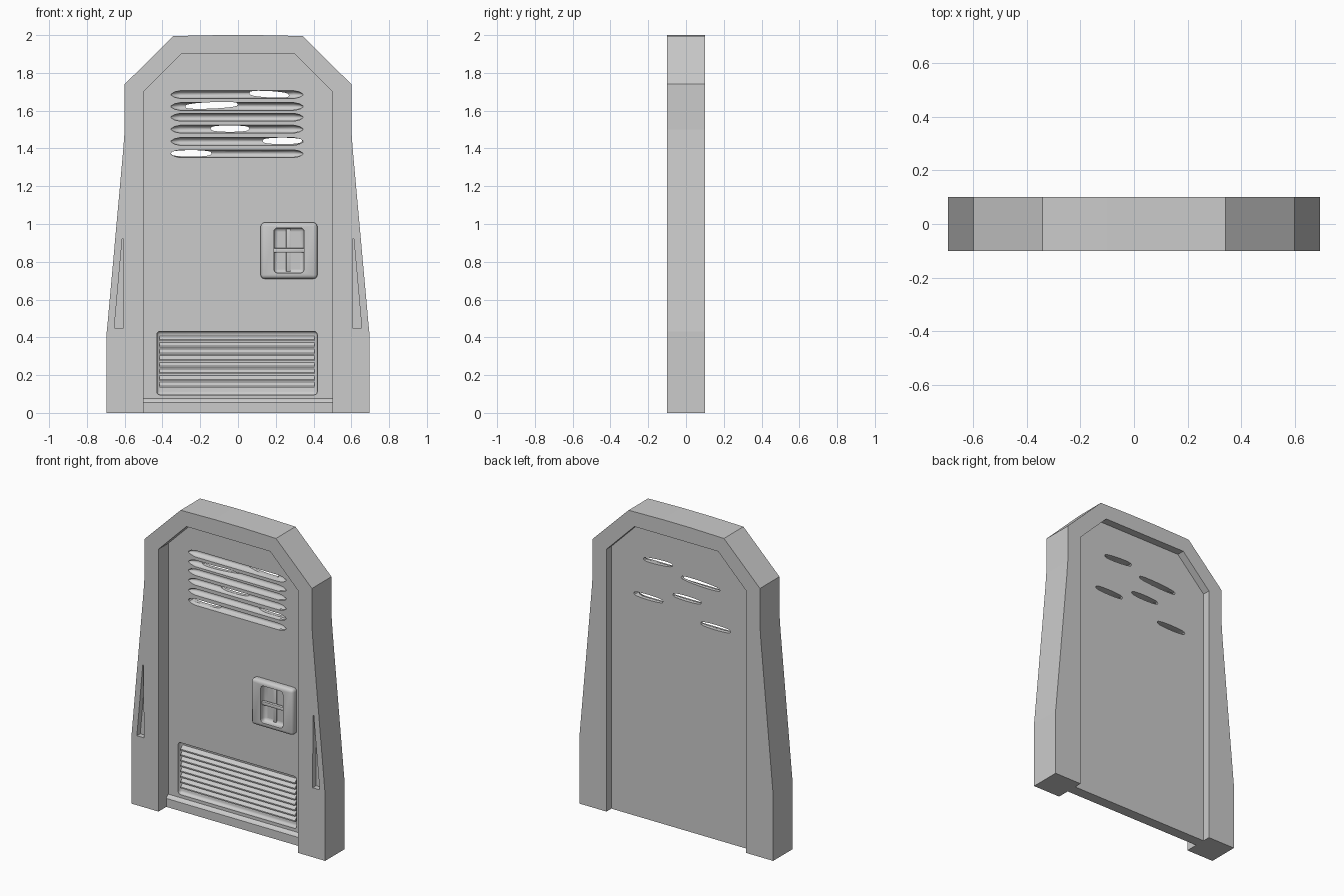
import bpy, bmesh, math

if "Cube" in bpy.data.objects:
    bpy.data.objects.remove(bpy.data.objects["Cube"], do_unlink=True)

GREY = (0.6, 0.6, 0.6, 1)
mat = bpy.data.materials.new("plain grey")
mat.use_nodes = True
mat.diffuse_color = GREY
mat.node_tree.nodes["Principled BSDF"].inputs["Base Color"].default_value = GREY


def add(name, bm):
    bmesh.ops.recalc_face_normals(bm, faces=bm.faces[:])
    me = bpy.data.meshes.new(name)
    bm.to_mesh(me)
    bm.free()
    ob = bpy.data.objects.new(name, me)
    bpy.context.collection.objects.link(ob)
    me.materials.append(mat)
    return ob


def prism(name, pts, lo, hi, axis="y"):
    """Extrude an (x, z) outline along y, or a (y, z) outline along x."""
    bm = bmesh.new()
    place = (lambda a, b, c: (a, c, b)) if axis == "y" else (lambda a, b, c: (c, a, b))
    ends = [[bm.verts.new(place(a, b, c)) for a, b in pts] for c in (lo, hi)]
    for ring in ends:
        bm.faces.new(ring)
    for i in range(len(pts)):
        j = (i + 1) % len(pts)
        bm.faces.new((ends[0][i], ends[0][j], ends[1][j], ends[1][i]))
    return add(name, bm)


def box(name, x0, x1, z0, z1, y0, y1):
    return prism(name, [(x0, z0), (x1, z0), (x1, z1), (x0, z1)], y0, y1)


def mirrored(half):
    return half + [(-x, z) for x, z in reversed(half)]


def apply(ob, mod):
    bpy.context.view_layer.objects.active = ob
    bpy.ops.object.modifier_apply(modifier=mod.name)


def bevel(ob, width, segments=3):
    mod = ob.modifiers.new("bevel", "BEVEL")
    mod.width, mod.segments = width, segments
    apply(ob, mod)
    return ob


def cut(ob, cutter):
    mod = ob.modifiers.new("cut", "BOOLEAN")
    mod.operation, mod.solver, mod.object = "DIFFERENCE", "EXACT", cutter
    apply(ob, mod)
    bpy.data.objects.remove(cutter, do_unlink=True)


def smooth(ob, angle=35):
    bpy.ops.object.select_all(action="DESELECT")
    ob.select_set(True)
    bpy.context.view_layer.objects.active = ob
    bpy.ops.object.shade_smooth_by_angle(angle=math.radians(angle))


def groove(x0, x1, z, depth=0.032, half=0.021, tip=0.05):
    """Round-bottomed slot cutter with tapered ends."""
    bm = bmesh.new()
    n = 16
    rings = []
    for x, s in ((x0, 0.15), (x0 + tip * 0.4, 0.7), (x0 + tip, 1),
                 (x1 - tip, 1), (x1 - tip * 0.4, 0.7), (x1, 0.15)):
        rings.append([bm.verts.new((x, FRONT + depth * s * math.cos(k * math.tau / n),
                                    z + half * s * math.sin(k * math.tau / n))) for k in range(n)])
    for a, b in zip(rings, rings[1:]):
        for k in range(n):
            bm.faces.new((a[k], a[(k + 1) % n], b[(k + 1) % n], b[k]))
    bm.faces.new(rings[0])
    bm.faces.new(rings[-1])
    return add("groove_cutter", bm)


FRONT, BACK = 0.0, 0.05

# Door frame: tapered arch with chamfered shoulders
outer = [(0.695, 0), (0.695, 0.43), (0.69, 0.48), (0.607, 1.4), (0.6, 1.5),
         (0.6, 1.74), (0.342, 1.995), (0.1, 2.0)]
inner = [(0.5, 0), (0.5, 1.7), (0.3, 1.9)]
frame = prism("door_frame", mirrored(outer) + [(-x, z) for x, z in inner]
              + list(reversed(inner)), -0.1, 0.1)
for s in (-1, 1):
    wedge = [(0.605, 0.45), (0.655, 0.45), (0.613, 0.92), (0.607, 0.92)]
    cut(frame, prism("wedge_cutter", [(s * x, z) for x, z in wedge], -0.2, -0.065))

# Door panel
door = prism("door_panel", mirrored([(0.5, 0), (0.5, 1.7), (0.3, 1.9)]), FRONT, BACK)

# Upper vent: six grooves, five of them pierced
for z in (1.685, 1.622, 1.565, 1.502, 1.437, 1.372):
    cut(door, groove(-0.355, 0.345, z))
for x0, x1, z, tilt in ((0.06, 0.27, 1.687, -0.006), (-0.28, 0, 1.628, 0.006), (-0.145, 0.06, 1.505, 0),
                        (0.13, 0.34, 1.44, 0), (-0.355, -0.14, 1.374, 0)):
    cx, r = (x0 + x1) / 2, (x1 - x0) / 2
    lens = []
    for k in range(20):
        a = k * math.tau / 20
        c, s = math.cos(a), math.sin(a)
        lens.append((cx + r * c, z + tilt * c + 0.017 * math.copysign(abs(s) ** 0.6, s)))
    cut(door, prism("hole_cutter", lens, FRONT - 0.1, BACK + 0.1))

# Lower vent recess
cut(door, bevel(box("vent_cutter", -0.43, 0.42, 0.095, 0.432, FRONT - 0.05, FRONT + 0.025), 0.018))
smooth(door)

# Lower vent slats with sloping tops
for i in range(8):
    z = 0.135 + i * 0.035
    slat = [(FRONT + 0.027, z), (FRONT + 0.004, z), (FRONT + 0.004, z + 0.008), (FRONT + 0.027, z + 0.03)]
    prism("vent_slat", slat, -0.415, 0.405, "x")

# Threshold strip at the foot of the door
sill = [(FRONT + 0.01, 0), (FRONT - 0.02, 0), (FRONT - 0.02, 0.055),
        (FRONT - 0.012, 0.065), (FRONT, 0.075), (FRONT + 0.01, 0.075)]
prism("threshold", sill, -0.5, 0.5, "x")

# Handle housing with a recessed grip
handle = bevel(box("handle_housing", 0.12, 0.42, 0.71, 1.008, FRONT - 0.04, FRONT + 0.03), 0.02)
cut(handle, bevel(box("grip_cutter", 0.19, 0.35, 0.74, 0.98, FRONT - 0.1, FRONT), 0.02))
smooth(handle)
smooth(bevel(box("grip_bar", 0.185, 0.355, 0.848, 0.872, FRONT - 0.028, FRONT - 0.006), 0.006, 2))
smooth(bevel(box("grip_post", 0.255, 0.279, 0.745, 0.975, FRONT - 0.006, FRONT + 0.005), 0.004, 2))
